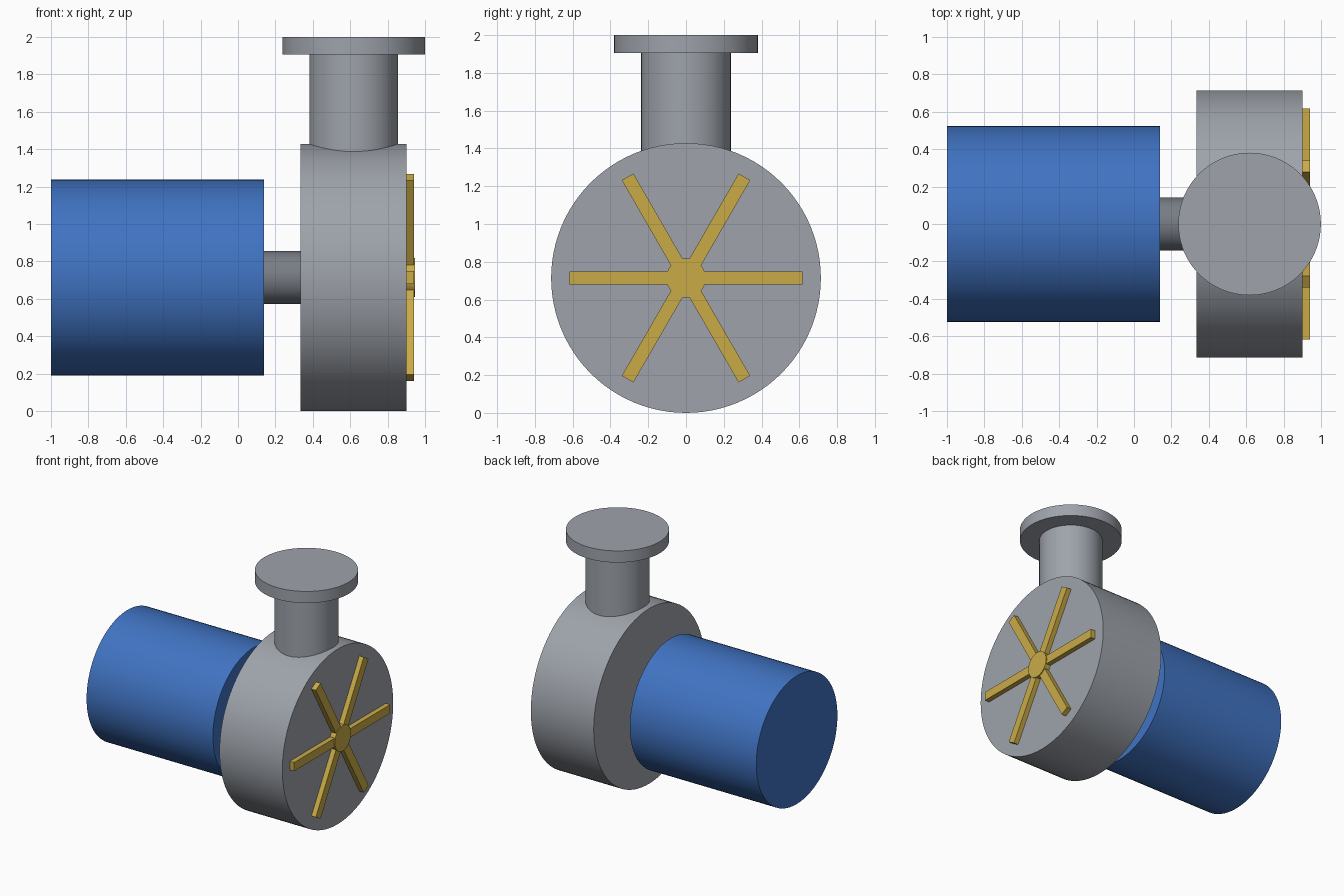
import bpy, math
from mathutils import Matrix, Vector

if "Cube" in bpy.data.objects:
    bpy.data.objects.remove(bpy.data.objects["Cube"])

AXIS_Z = 0.714   # height of the drive axis
CASE_X = 0.618   # middle of the pump casing


def material(name, srgb):
    m = bpy.data.materials.new(name)
    lin = [((c + 0.055) / 1.055) ** 2.4 for c in srgb]
    m.diffuse_color = (*lin, 1)
    m.use_nodes = True
    m.node_tree.nodes["Principled BSDF"].inputs["Base Color"].default_value = m.diffuse_color
    return m


blue = material("motor blue", (0.25, 0.45, 0.76))
grey = material("casing grey", (0.62, 0.64, 0.67))
steel = material("shaft grey", (0.47, 0.49, 0.52))
gold = material("brass", (0.79, 0.67, 0.28))


def finish(name, mat):
    ob = bpy.context.object
    ob.name = name
    ob.data.materials.append(mat)
    return ob


def cylinder(name, mat, radius, start, end, along_x=True):
    """Capped cylinder from start to end, along the drive axis or upright."""
    mid = (start + end) / 2
    loc = (mid, 0, AXIS_Z) if along_x else (CASE_X, 0, mid)
    rot = (0, math.pi / 2, 0) if along_x else (0, 0, 0)
    bpy.ops.mesh.primitive_cylinder_add(vertices=96, radius=radius, depth=end - start,
                                        location=loc, rotation=rot)
    ob = finish(name, mat)
    bpy.ops.object.shade_smooth_by_angle(angle=math.radians(30))
    return ob


# Drive line: motor, shaft, casing
cylinder("motor", blue, 0.523, -1.0, 0.14)
cylinder("shaft", steel, 0.142, 0.14, 0.333)
cylinder("casing", grey, 0.714, 0.333, 0.90)

# Outlet pipe and flange
cylinder("outlet_pipe", grey, 0.237, 1.2, 1.905, along_x=False)
cylinder("outlet_flange", grey, 0.381, 1.905, 2.0, along_x=False)

# Impeller on the casing face
cylinder("impeller_hub", gold, 0.104, 0.90, 0.947)
for i in range(6):
    turn = Matrix.Rotation(math.radians(60 * i), 4, 'X')
    bpy.ops.mesh.primitive_cube_add(size=1)
    blade = finish(f"impeller_blade_{i + 1}", gold)
    blade.data.transform(Matrix.Translation((0.918, 0.333, 0)) @ Matrix.Diagonal((0.044, 0.57, 0.071, 1)))
    blade.matrix_world = Matrix.Translation(Vector((0, 0, AXIS_Z))) @ turn
